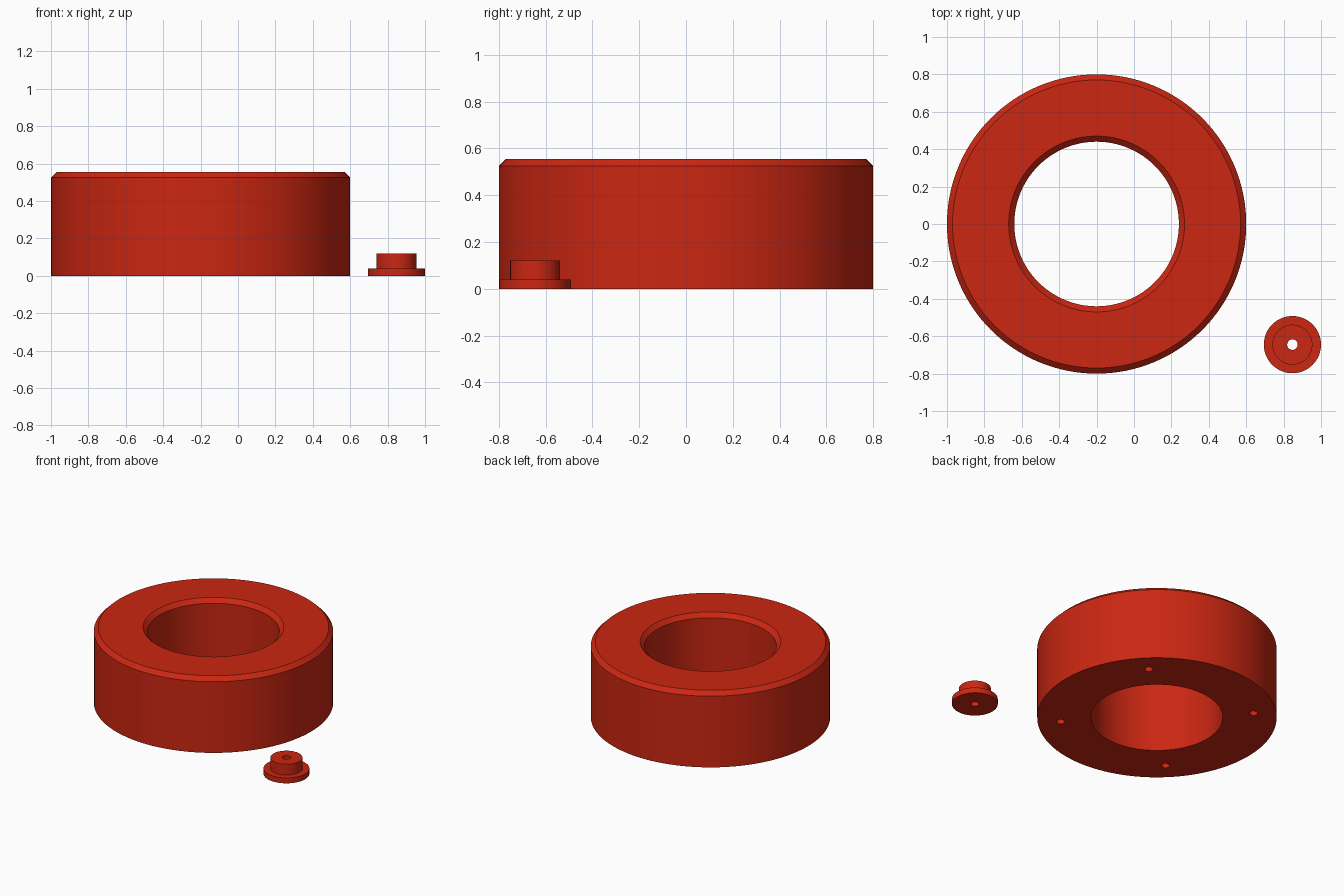
import bpy
import bmesh
from math import cos, sin, pi, radians

if "Cube" in bpy.data.objects:
    bpy.data.objects.remove(bpy.data.objects["Cube"], do_unlink=True)

# Single red plastic
RED = (0.6, 0.02, 0.006, 1)
red = bpy.data.materials.new("red_plastic")
red.use_nodes = True
red.diffuse_color = RED
red.node_tree.nodes["Principled BSDF"].inputs["Base Color"].default_value = RED


def lathe(name, profile, location, steps):
    """Spin a closed (radius, height) profile around z."""
    bm = bmesh.new()
    verts = [bm.verts.new((r, 0, z)) for r, z in profile]
    edges = [bm.edges.new((v, verts[i - 1])) for i, v in enumerate(verts)]
    bmesh.ops.spin(bm, geom=verts + edges, axis=(0, 0, 1), cent=(0, 0, 0),
                   angle=2 * pi, steps=steps, use_merge=True)
    bmesh.ops.remove_doubles(bm, verts=bm.verts, dist=1e-5)
    bmesh.ops.recalc_face_normals(bm, faces=bm.faces)
    mesh = bpy.data.meshes.new(name)
    bm.to_mesh(mesh)
    bm.free()
    mesh.materials.append(red)
    obj = bpy.data.objects.new(name, mesh)
    obj.location = location
    bpy.context.collection.objects.link(obj)
    return obj


def activate(obj):
    bpy.ops.object.select_all(action="DESELECT")
    obj.select_set(True)
    bpy.context.view_layer.objects.active = obj


# Thick ring with chamfered top edges
outer, inner, height, chamfer = 0.8, 0.44, 0.555, 0.03
ring_x = -0.2
ring = lathe("ring_body", [
    (inner, 0), (outer, 0), (outer, height - chamfer),
    (outer - chamfer, height), (inner + chamfer, height),
    (inner, height - chamfer)], (ring_x, 0, 0), 128)

# Four blind screw holes in the underside
hole_radius, hole_circle, hole_depth = 0.028, 0.647, 0.2
for i in range(4):
    angle = radians(45 + 90 * i)
    bpy.ops.mesh.primitive_cylinder_add(
        vertices=32, radius=hole_radius, depth=2 * hole_depth,
        location=(ring_x + hole_circle * cos(angle), hole_circle * sin(angle), 0))
    cutter = bpy.context.object
    cutter.name = "screw_hole_cutter"
    cutter.hide_render = True
    cutter.data.materials.append(red)
    cut = ring.modifiers.new("screw_hole", "BOOLEAN")
    cut.operation = "DIFFERENCE"
    cut.solver = "EXACT"
    cut.object = cutter
    activate(ring)
    bpy.ops.object.modifier_apply(modifier=cut.name)
    bpy.data.objects.remove(cutter, do_unlink=True)

# Separate stepped foot with a through hole
foot = lathe("stepped_foot", [
    (hole_radius, 0), (0.153, 0), (0.153, 0.04),
    (0.107, 0.04), (0.107, 0.12), (hole_radius, 0.12)],
    (0.847, -0.645, 0), 64)

for part in (ring, foot):
    activate(part)
    bpy.ops.object.shade_smooth_by_angle(angle=radians(30))
